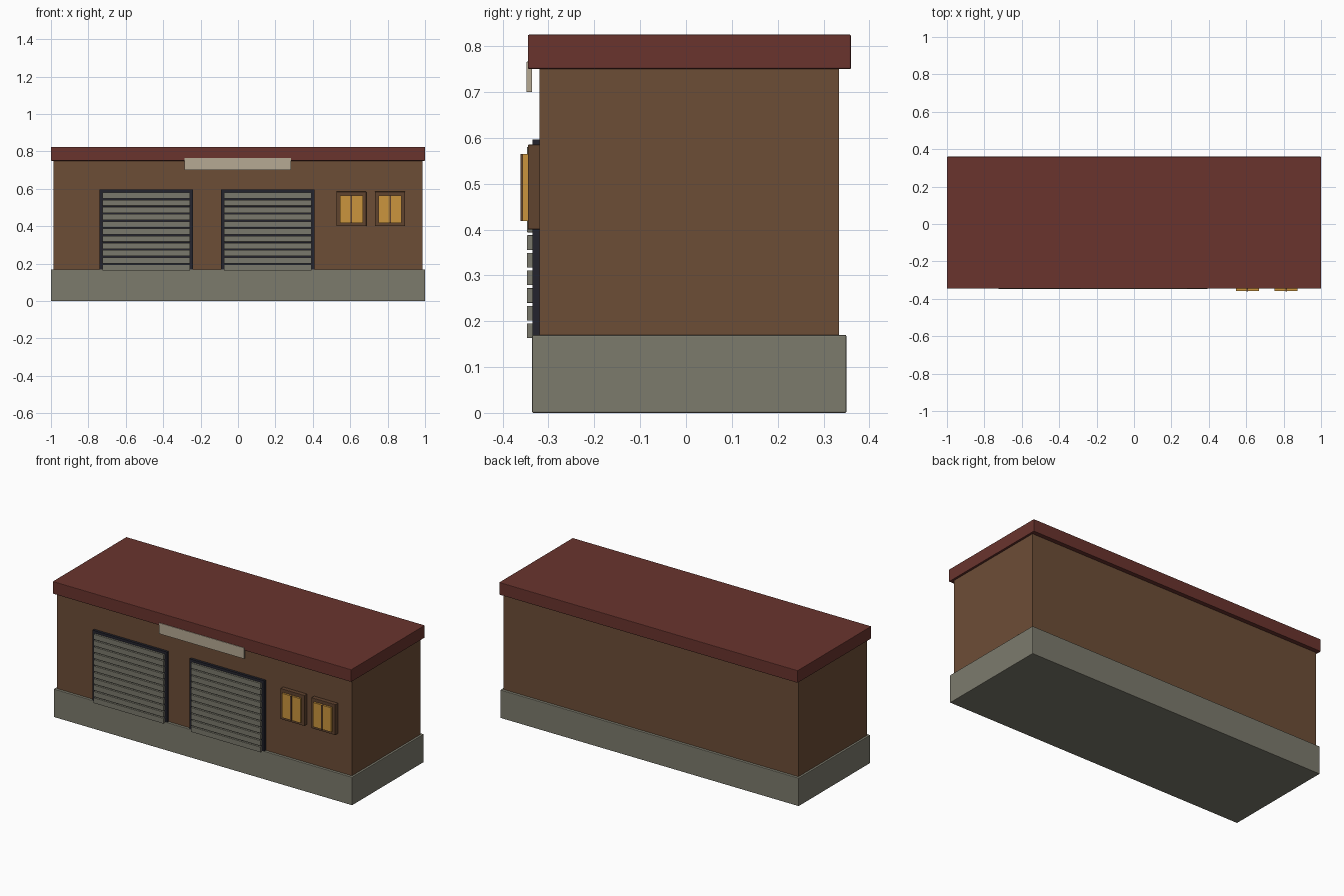
import bpy
import bmesh

cube = bpy.data.objects.get("Cube")
if cube:
    bpy.data.objects.remove(cube, do_unlink=True)


def material(name, rgb):
    mat = bpy.data.materials.new(name)
    mat.use_nodes = True
    mat.diffuse_color = (*rgb, 1)
    mat.node_tree.nodes["Principled BSDF"].inputs["Base Color"].default_value = (*rgb, 1)
    return mat


brick = material("brown wall", (0.152, 0.075, 0.037))
roof_red = material("dark red roof", (0.142, 0.034, 0.027))
concrete = material("grey concrete", (0.202, 0.196, 0.152))
shutter = material("grey shutter", (0.195, 0.19, 0.15))
black = material("dark frame", (0.017, 0.017, 0.026))
wood = material("brown window frame", (0.117, 0.056, 0.028))
amber = material("amber glass", (0.6, 0.3, 0.048))
cream = material("pale sign", (0.47, 0.4, 0.295))


def box(name, x, y, z, mat, bevel=0):
    """Box from (min, max) ranges, with an optional small bevel."""
    bm = bmesh.new()
    bmesh.ops.create_cube(bm, size=1)
    for v in bm.verts:
        for axis, (lo, hi) in enumerate((x, y, z)):
            v.co[axis] = lo if v.co[axis] < 0 else hi
    mesh = bpy.data.meshes.new(name)
    bm.to_mesh(mesh)
    bm.free()
    mesh.materials.append(mat)
    obj = bpy.data.objects.new(name, mesh)
    bpy.context.collection.objects.link(obj)
    if bevel:
        mod = obj.modifiers.new("Bevel", "BEVEL")
        mod.width = bevel
        mod.segments = 2
    return obj


# Main building
box("foundation", (-1, 1), (-0.336, 0.35), (0, 0.17), concrete, 0.003)
box("walls", (-0.987, 0.987), (-0.32, 0.334), (0.165, 0.755), brick)
box("roof", (-1, 1), (-0.345, 0.36), (0.75, 0.825), roof_red, 0.003)

# Roller doors: dark surround with a stack of slats
SLATS, PITCH = 11, 0.0385
for side, cx in (("right", -0.49), ("left", 0.16)):
    box(f"{side}_door_surround", (cx - 0.25, cx + 0.25), (-0.335, -0.31), (0.165, 0.596), black)
    for i in range(SLATS):
        z = 0.163 + i * PITCH
        box(f"{side}_door_slat_{i + 1}", (cx - 0.234, cx + 0.234), (-0.347, -0.333),
            (z, z + 0.032), shutter, 0.001)

# Windows: frame, rim, two panes and a central bar
for side, cx in (("inner", 0.606), ("outer", 0.813)):
    box(f"{side}_window_frame", (cx - 0.08, cx + 0.08), (-0.345, -0.315), (0.4, 0.585), wood, 0.002)
    for s, label in ((-1, "right"), (1, "left")):
        a, b = sorted((cx + s * 0.004, cx + s * 0.061))
        box(f"{side}_window_{label}_pane", (a, b), (-0.357, -0.34), (0.418, 0.565), amber)
    box(f"{side}_window_bar", (cx - 0.004, cx + 0.004), (-0.361, -0.34), (0.418, 0.565), wood)

# Blank sign board under the eaves
box("sign_board", (-0.286, 0.284), (-0.348, -0.336), (0.7, 0.766), cream, 0.001)
